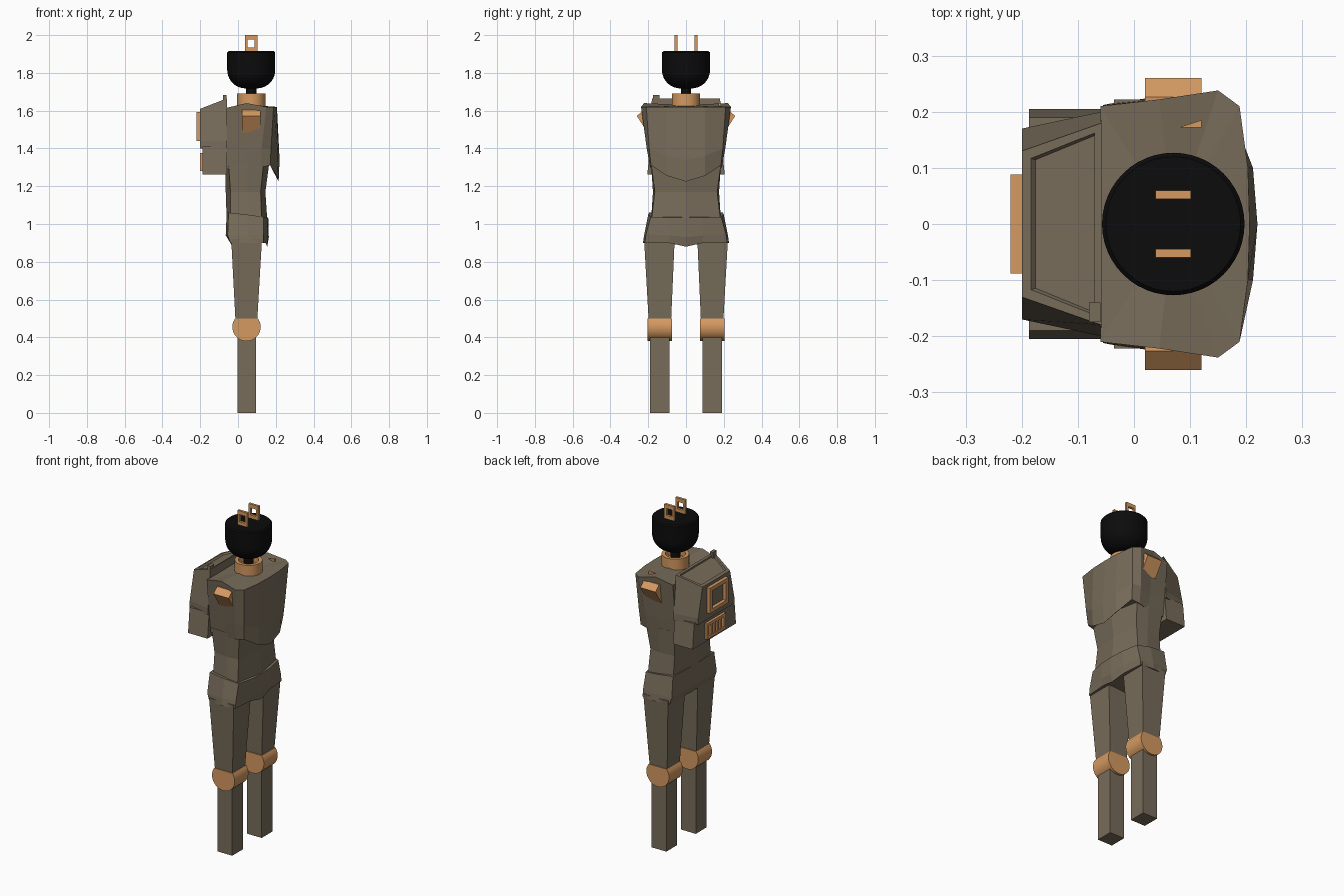
import bpy, bmesh, math

if "Cube" in bpy.data.objects:
    bpy.data.objects.remove(bpy.data.objects["Cube"])


def material(name, col):
    m = bpy.data.materials.new(name)
    m.diffuse_color = (*col, 1)
    m.use_nodes = True
    m.node_tree.nodes["Principled BSDF"].inputs["Base Color"].default_value = m.diffuse_color
    return m


CLOTH = material("drab_brown", (0.185, 0.150, 0.102))
COPPER = material("copper_orange", (0.66, 0.32, 0.12))
BLACK = material("black_rubber", (0.0035, 0.0035, 0.0035))


def loft(name, rings, mat, closed=False, smooth=False, tip=None):
    """Skin rings of points; ends are capped, or joined when closed. tip = apex of the last cap."""
    bm = bmesh.new()
    vs = [[bm.verts.new(p) for p in r] for r in rings]
    n, m = len(rings[0]), len(rings)
    for i in range(m if closed else m - 1):
        a, b = vs[i], vs[(i + 1) % m]
        for j in range(n):
            k = (j + 1) % n
            bm.faces.new((a[j], a[k], b[k], b[j]))
    if not closed:
        bm.faces.new(vs[0])
        if tip:
            t = bm.verts.new(tip)
            for j in range(n):
                bm.faces.new((vs[-1][j], vs[-1][(j + 1) % n], t))
        else:
            bm.faces.new(vs[-1])
    bmesh.ops.recalc_face_normals(bm, faces=bm.faces)
    me = bpy.data.meshes.new(name)
    bm.to_mesh(me)
    bm.free()
    me.materials.append(mat)
    ob = bpy.data.objects.new(name, me)
    bpy.context.collection.objects.link(ob)
    if smooth:
        bpy.ops.object.select_all(action='DESELECT')
        ob.select_set(True)
        bpy.context.view_layer.objects.active = ob
        bpy.ops.object.shade_smooth_by_angle(angle=math.radians(35))
    return ob


def both(half):
    """Mirror half a ring (first and last point on y = 0) across y."""
    return half + [(x, -y, z) for x, y, z in half[-2:0:-1]]


def rect(x0, x1, y0, y1, z):
    return [(x0, y0, z), (x1, y0, z), (x1, y1, z), (x0, y1, z)]


def box(name, x0, x1, y0, y1, z0, z1, mat):
    return loft(name, [rect(x0, x1, y0, y1, z0), rect(x0, x1, y0, y1, z1)], mat)


def lathe(name, profile, cx, mat, n=40, closed=False):
    rings = [[(cx + r * math.cos(2 * math.pi * i / n), r * math.sin(2 * math.pi * i / n), z)
              for i in range(n)] for r, z in profile]
    return loft(name, rings, mat, closed, True)


def frame(name, outer, inner, w0, w1, place, mat):
    """Rectangular frame; place maps (u, v, w) to a point."""
    def ring(r, w):
        u0, u1, v0, v1 = r
        return [place(u, v, w) for u, v in ((u0, v0), (u1, v0), (u1, v1), (u0, v1))]
    return loft(name, [ring(outer, w0), ring(outer, w1), ring(inner, w1), ring(inner, w0)], mat, True)


# Jacket chest: bottom hem, bulge, shoulder line, fan top
loft("jacket_chest", [
    both([(-.06, 0, 1.29), (-.06, .175, 1.29), (.05, .18, 1.29), (.12, .19, 1.30),
          (.17, .185, 1.31), (.207, .10, 1.255), (.215, 0, 1.225)]),
    both([(-.06, 0, 1.38), (-.06, .185, 1.38), (.05, .192, 1.38), (.125, .208, 1.40),
          (.175, .195, 1.40), (.212, .10, 1.36), (.22, 0, 1.34)]),
    both([(-.06, 0, 1.615), (-.06, .21, 1.615), (.045, .222, 1.64), (.15, .238, 1.62),
          (.188, .21, 1.62), (.203, .10, 1.62), (.206, 0, 1.62)]),
], CLOTH, tip=(.07, 0, 1.63))

# Abdomen
loft("jacket_waist", [
    both([(-.06, 0, 1.02), (-.04, .18, 1.02), (.06, .185, 1.02), (.125, .183, 1.02), (.155, 0, 1.02)]),
    both([(-.065, 0, 1.17), (-.04, .165, 1.17), (.05, .175, 1.17), (.12, .165, 1.17), (.145, 0, 1.17)]),
    both([(-.065, 0, 1.32), (-.05, .18, 1.32), (.05, .185, 1.32), (.135, .185, 1.32), (.165, 0, 1.32)]),
], CLOTH)

# Hip skirt
loft("hips", [
    both([(-.035, 0, .89), (-.04, .215, .90), (.05, .228, .90), (.135, .218, .90),
          (.145, .09, .90), (.155, 0, .88)]),
    both([(-.065, 0, .94), (-.055, .212, .94), (.05, .222, .94), (.135, .212, .945),
          (.155, .09, .94), (.163, 0, .93)]),
    both([(-.06, 0, 1.06), (-.05, .195, 1.06), (.05, .20, 1.05), (.135, .187, 1.037),
          (.155, .09, 1.035), (.16, 0, 1.035)]),
], CLOTH)

# Per-side parts: legs, knees, shoulder sockets
for s, tag in ((-1, "right"), (1, "left")):
    loft(tag + "_thigh", [rect(-.012, .1, s * .08, s * .196, .46),
                          rect(-.036, .127, s * .06, s * .222, .92)], CLOTH)
    box(tag + "_shin", -.003, .095, s * .088, s * .19, 0, .44, CLOTH)
    a0 = math.asin(.045 / .075)
    arc = [math.pi - a0 + (math.pi + 2 * a0) * i / 24 for i in range(25)]
    loft(tag + "_knee", [[(.045 + .075 * math.cos(a), y, .455 + .075 * math.sin(a)) for a in arc]
                         for y in (s * .073, s * .203)], COPPER, smooth=True)
    section = [(.19, 1.60), (.226, 1.603), (.26, 1.572), (.205, 1.485), (.17, 1.50)]
    loft(tag + "_shoulder_plug", [[(x, s * y, z) for y, z in section] for x in (.02, .12)], COPPER)
    # Plug prongs on top of the head
    frame(tag + "_prong", (.038, .102, 1.90, 2.0), (.05, .088, 1.935, 1.977),
          s * .045, s * .06, lambda u, v, w: (u, w, v), COPPER)

# Small corner poking out of the left shoulder
loft("shoulder_tip", [[(.08, .172, 1.60), (.12, .172, 1.60), (.12, .185, 1.60)],
                      [(.08, .172, 1.634), (.12, .172, 1.641), (.12, .185, 1.641)]], COPPER)

# Collar and plug-shaped head
lathe("collar", [(.075, 1.61), (.075, 1.69), (.055, 1.69), (.055, 1.61)], .07, COPPER, closed=True)
lathe("collar_floor", [(.056, 1.61), (.056, 1.655)], .07, COPPER)
dome = [(.03 + .097 * math.sin(t), 1.815 - .097 * math.cos(t))
        for t in (math.pi / 2 * i / 10 for i in range(11))]
lathe("head", [(.027, 1.63), (.027, 1.718)] + dome + [(.127, 1.908), (.12, 1.915)], .07, BLACK, n=48)

# Backpack: upper shell with a sunken sloping lid, and lower block
pack = loft("backpack", [
    rect(-.2, -.058, -.17, .17, 1.40), rect(-.2, -.058, -.17, .17, 1.44),
    [(-.2, -.13, 1.61), (-.058, -.18, 1.665), (-.058, .18, 1.665), (-.2, .13, 1.61)]], CLOTH)
bm = bmesh.new()
bm.from_mesh(pack.data)
for v in bm.verts:
    if v.co.x > -.1 and v.co.z < 1.5:
        v.co.y *= .2 / .17
lid = max(bm.faces, key=lambda f: f.calc_center_median().z)
bmesh.ops.inset_region(bm, faces=[lid], thickness=.022, depth=0)
bmesh.ops.inset_region(bm, faces=[lid], thickness=.005, depth=-.01)
bm.to_mesh(pack.data)
bm.free()
loft("backpack_base", [rect(-.187, -.058, -.205, .205, 1.262),
                       rect(-.187, -.058, -.19, .19, 1.41)], CLOTH)
box("backpack_nub", -.08, -.06, -.175, -.14, 1.64, 1.682, CLOTH)

# Window frame and slotted vent on the back
to_back = lambda u, v, w: (w, u, v)
frame("back_window_frame", (-.088, .088, 1.44, 1.592), (-.065, .065, 1.462, 1.57),
      -.22, -.17, to_back, COPPER)
frame("vent_frame", (-.088, .088, 1.28, 1.375), (-.07, .07, 1.297, 1.358),
      -.202, -.18, to_back, COPPER)
for i in range(4):
    y = -.042 + .028 * i
    box("vent_bar", -.2, -.18, y - .006, y + .006, 1.29, 1.365, COPPER)
